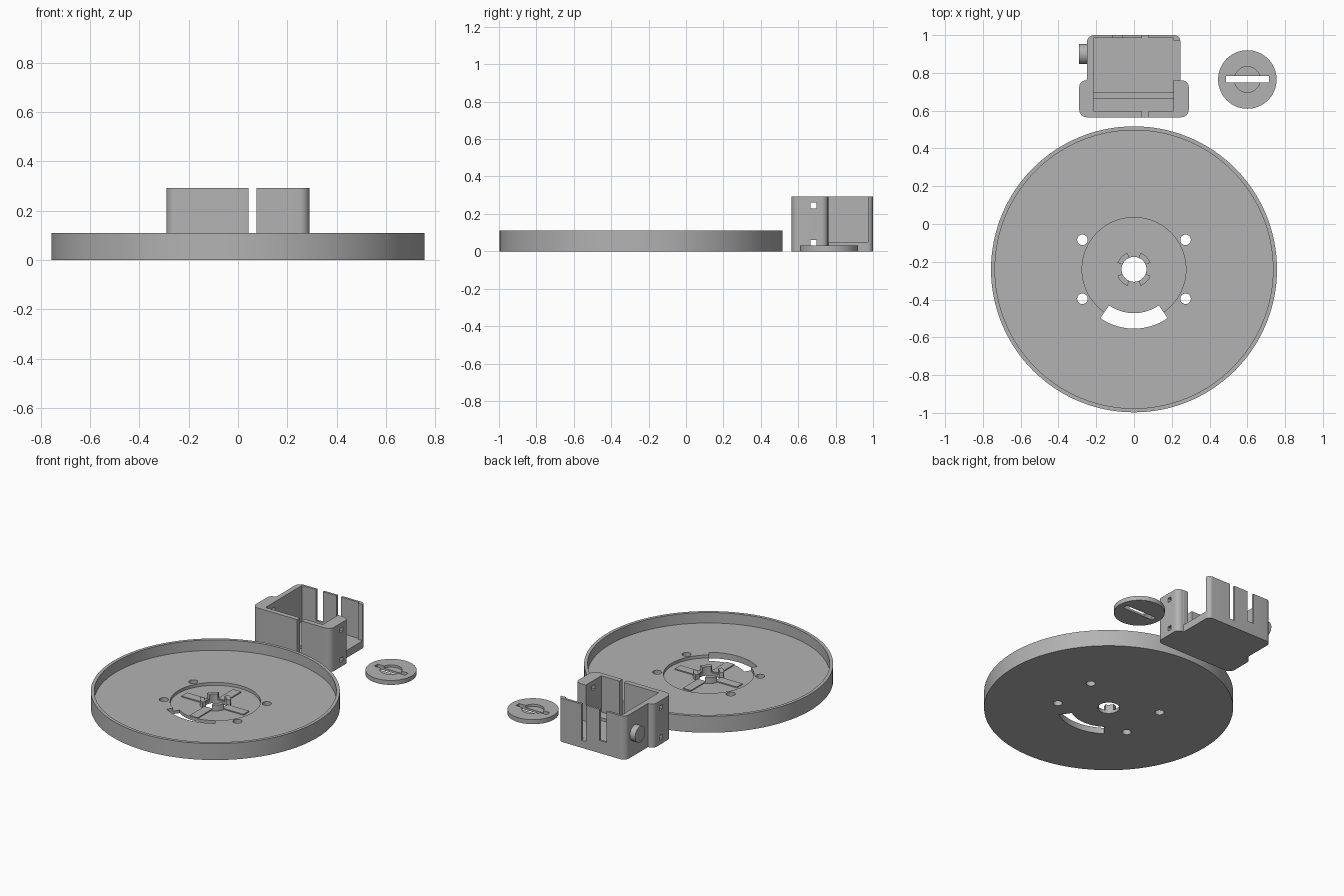
import bpy, bmesh
from math import sin, cos, pi, radians
from mathutils import Vector, Matrix

if "Cube" in bpy.data.objects:
    bpy.data.objects.remove(bpy.data.objects["Cube"], do_unlink=True)

grey = bpy.data.materials.new("plain grey")
grey.use_nodes = True
colour = (0.45, 0.45, 0.45, 1)
grey.diffuse_color = colour
grey.node_tree.nodes["Principled BSDF"].inputs["Base Color"].default_value = colour


def prism(name, pts, z0, z1, matrix=None):
    """Extrude a flat outline from z0 to z1."""
    bm = bmesh.new()
    base = bm.faces.new([bm.verts.new((p[0], p[1], z0)) for p in pts])
    top = bmesh.ops.extrude_face_region(bm, geom=[base])["geom"]
    verts = [g for g in top if isinstance(g, bmesh.types.BMVert)]
    bmesh.ops.translate(bm, verts=verts, vec=(0, 0, z1 - z0))
    bmesh.ops.recalc_face_normals(bm, faces=bm.faces)
    if matrix:
        bm.transform(matrix)
    mesh = bpy.data.meshes.new(name)
    bm.to_mesh(mesh)
    bm.free()
    mesh.materials.append(grey)
    obj = bpy.data.objects.new(name, mesh)
    bpy.context.collection.objects.link(obj)
    return obj


def arc(x, y, r, a0, a1, n):
    angles = [radians(a0 + (a1 - a0) * i / n) for i in range(n + 1)]
    return [(x + r * cos(a), y + r * sin(a)) for a in angles]


def disc(name, x, y, r, z0, z1, n=48, matrix=None):
    return prism(name, arc(x, y, r, 0, 360, n)[:-1], z0, z1, matrix)


def sector(name, x, y, r0, r1, a0, a1, z0, z1, n=16):
    return prism(name, arc(x, y, r0, a0, a1, n) + arc(x, y, r1, a1, a0, n), z0, z1)


def box(name, x0, x1, y0, y1, z0, z1):
    return prism(name, [(x0, y0), (x1, y0), (x1, y1), (x0, y1)], z0, z1)


def rounded(corners, n=8):
    """Round the square corners of an outline given as (x, y, radius)."""
    out = []
    for i, (x, y, r) in enumerate(corners):
        p = Vector((x, y))
        u = (Vector(corners[i - 1][:2]) - p).normalized()
        v = (Vector(corners[(i + 1) % len(corners)][:2]) - p).normalized()
        for k in range(n + 1):
            t = pi / 2 * k / n
            out.append(p + r * (u + v) - r * (u * sin(t) + v * cos(t)))
    return out


def activate(obj):
    bpy.ops.object.select_all(action="DESELECT")
    obj.select_set(True)
    bpy.context.view_layer.objects.active = obj


def cut(obj, *cutters):
    activate(obj)
    for c in cutters:
        mod = obj.modifiers.new("cut", "BOOLEAN")
        mod.operation, mod.solver, mod.object = "DIFFERENCE", "EXACT", c
        bpy.ops.object.modifier_apply(modifier=mod.name)
        bpy.data.objects.remove(c, do_unlink=True)


# Round dish: rim, sunken centre, axle hole, screw holes and curved slot
CY = -0.24
dish = disc("dish", 0, CY, 0.757, 0, 0.11, 128)
cut(dish,
    disc("dish_hollow", 0, CY, 0.736, 0.04, 0.2, 128),
    disc("centre_recess", 0, CY, 0.275, 0.02, 0.2, 64),
    disc("axle_hole", 0, CY, 0.066, -0.1, 0.2),
    sector("curved_slot", 0, CY, 0.232, 0.314, -124.6, -55.4, -0.1, 0.2),
    *[disc("screw_hole", sx * 0.273, CY + sy * 0.156, 0.028, -0.1, 0.2, 24)
      for sx in (-1, 1) for sy in (-1, 1)])
parts = [dish]

# Claws around the axle hole and low ribs between them
for i in range(4):
    a = 90 * i
    parts.append(sector(f"claw_{i + 1}", 0, CY, 0.066, 0.094, a + 22, a + 68, 0.015, 0.06, 8))
    turn = Matrix.Translation((0, CY, 0)) @ Matrix.Rotation(radians(a), 4, "Z")
    rib = box(f"rib_{i + 1}", 0.07, 0.23, -0.03, 0.03, 0.015, 0.027)
    rib.data.transform(turn)
    parts.append(rib)

# Holder: wide front flanges, narrower rounded body behind
outline = rounded([(-0.29, 0.565, 0.04), (0.29, 0.565, 0.04), (0.29, 0.76, 0.035),
                   (0.245, 0.76, 0.005), (0.245, 1.0, 0.03), (-0.25, 1.0, 0.04),
                   (-0.25, 0.76, 0.005), (-0.29, 0.76, 0.035)])
holder = prism("holder", outline, 0, 0.293)
cut(holder,
    box("cavity", -0.215, 0.21, 0.598, 0.985, 0.05, 0.5),
    box("side_opening", 0.15, 0.35, 0.762, 0.972, 0.05, 0.5),
    box("through_slot", 0.042, 0.076, 0.5, 1.1, 0.05, 0.5),
    box("back_slot", -0.11, -0.06, 0.9, 1.1, 0.085, 0.5),
    box("lower_tie_hole", -0.4, 0.4, 0.665, 0.697, 0.03, 0.06),
    box("upper_tie_hole", -0.4, 0.4, 0.665, 0.697, 0.23, 0.26))
parts.append(holder)

# Round knob on the holder's side
sideways = Matrix.Translation((0, 0.9, 0.15)) @ Matrix.Rotation(-pi / 2, 4, "Y")
parts.append(disc("side_knob", 0, 0, 0.053, 0.23, 0.29, 40, sideways))

# Loose cap with a round recess and a long slot
cap = disc("cap", 0.6, 0.765, 0.155, 0, 0.03, 64)
cut(cap,
    disc("cap_recess", 0.6, 0.765, 0.068, 0.015, 0.1),
    box("cap_slot", 0.486, 0.714, 0.749, 0.784, -0.1, 0.1))
parts.append(cap)

for part in parts:
    activate(part)
    bpy.ops.object.shade_smooth_by_angle(angle=radians(30))
